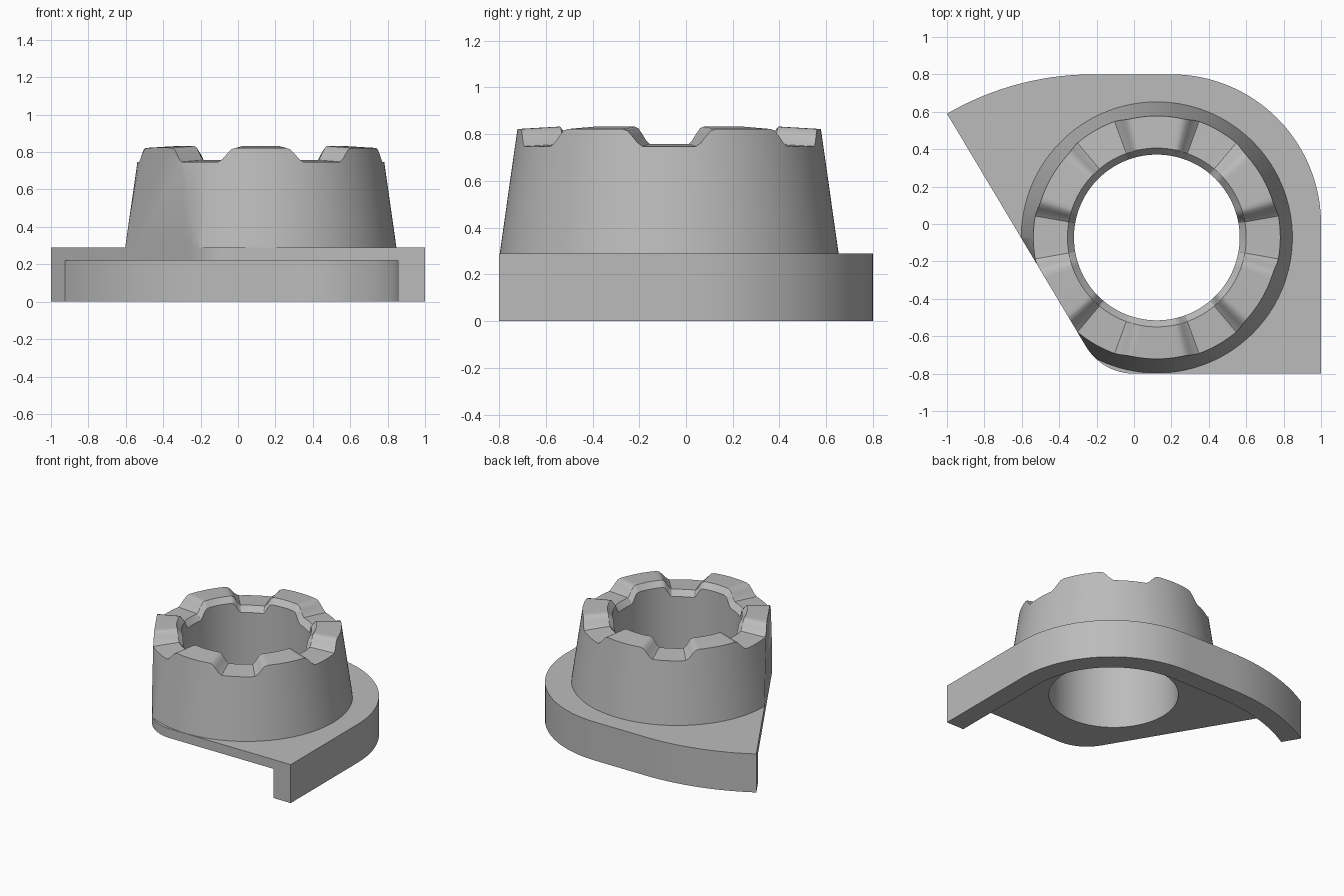
import bpy, bmesh
from math import sin, cos, radians, pi

if "Cube" in bpy.data.objects:
    bpy.data.objects.remove(bpy.data.objects["Cube"])

grey = bpy.data.materials.new("mid grey")
grey.use_nodes = True
grey.diffuse_color = (0.5, 0.5, 0.5, 1)
grey.node_tree.nodes["Principled BSDF"].inputs["Base Color"].default_value = (0.5, 0.5, 0.5, 1)

CX, CY = 0.122, -0.072       # axis of the collar
BORE = 0.443
PLATE_TOP, PLATE_UNDER = 0.29, 0.22
WALL = 0.145                 # skirt thickness


def arc(x, y, r, a0, a1, n):
    steps = [radians(a0 + (a1 - a0) * i / n) for i in range(n + 1)]
    return [(x + r * cos(a), y + r * sin(a)) for a in steps]


def finish(name, bm):
    bmesh.ops.recalc_face_normals(bm, faces=bm.faces)
    mesh = bpy.data.meshes.new(name)
    bm.to_mesh(mesh)
    bm.free()
    obj = bpy.data.objects.new(name, mesh)
    bpy.context.collection.objects.link(obj)
    mesh.materials.append(grey)
    return obj


def prism(name, outline, z0, z1):
    bm = bmesh.new()
    face = bm.faces.new([bm.verts.new((x, y, z0)) for x, y in outline])
    top = bmesh.ops.extrude_face_region(bm, geom=[face])["geom"]
    verts = [v for v in top if isinstance(v, bmesh.types.BMVert)]
    bmesh.ops.translate(bm, verts=verts, vec=(0, 0, z1 - z0))
    return finish(name, bm)


def cut(obj, cutter, operation):
    mod = obj.modifiers.new(operation.lower(), "BOOLEAN")
    mod.operation, mod.object, mod.solver = operation, cutter, "EXACT"
    bpy.context.view_layer.objects.active = obj
    bpy.ops.object.modifier_apply(modifier=mod.name)
    bpy.data.objects.remove(cutter)


# Plate outline: back arcs, square front corner, rounded front corner, slanted side
outline = (arc(-0.22, -0.75, 1.55, 120.2, 90, 24) + arc(0.2, 0, 0.8, 90, 0, 48)
           + [(1, -0.8)] + arc(0, -0.5, 0.3, 270, 210.7, 16))

# Space under the plate, open at the front and the slanted side
cavity = (arc(-0.22, -0.75, 1.55 - WALL, 126, 90, 28) + arc(0.2, 0, 0.8 - WALL, 90, 0, 48)
          + [(1 - WALL, -1), (-1.3, -1)])

plate = prism("base_plate", outline, 0, PLATE_TOP)
cut(plate, prism("cavity_cutter", cavity, -0.1, PLATE_UNDER), "DIFFERENCE")
bore = arc(CX, CY, BORE, 0, 358, 179)
cut(plate, prism("bore_cutter", bore, 0.1, 0.5), "DIFFERENCE")


# Height drop of the rim: six evenly spaced rounded notches
def notch(angle):
    off = abs((angle + 30) % 60 - 30)
    t = min(max((17.5 - off) / 8, 0), 1)
    return 0.075 * t * t * (3 - 2 * t)


# Tapered collar with a notched rim and an inner chamfer
bm = bmesh.new()
COUNT = 180
rings = []
for i in range(COUNT):
    deg = i * 360 / COUNT
    a = 2 * pi * i / COUNT
    drop = notch(deg)
    rim = 0.822 - drop
    outer = 0.725 - 0.142 * (rim - PLATE_TOP)
    profile = [(BORE, PLATE_TOP), (0.725, PLATE_TOP), (outer, rim),
               (0.478, rim + 0.01), (BORE, rim - 0.03)]
    rings.append([bm.verts.new((CX + r * cos(a), CY + r * sin(a), z)) for r, z in profile])
for i, ring in enumerate(rings):
    after = rings[(i + 1) % COUNT]
    for j in range(len(ring)):
        k = (j + 1) % len(ring)
        bm.faces.new((ring[j], after[j], after[k], ring[k]))
collar = finish("notched_collar", bm)

# The slanted side of the plate slices the collar flat
cut(collar, prism("outline_cutter", outline, 0.1, 1.2), "INTERSECT")

for obj in (plate, collar):
    bpy.ops.object.select_all(action="DESELECT")
    obj.select_set(True)
    bpy.context.view_layer.objects.active = obj
    bpy.ops.object.shade_smooth_by_angle(angle=radians(32))
